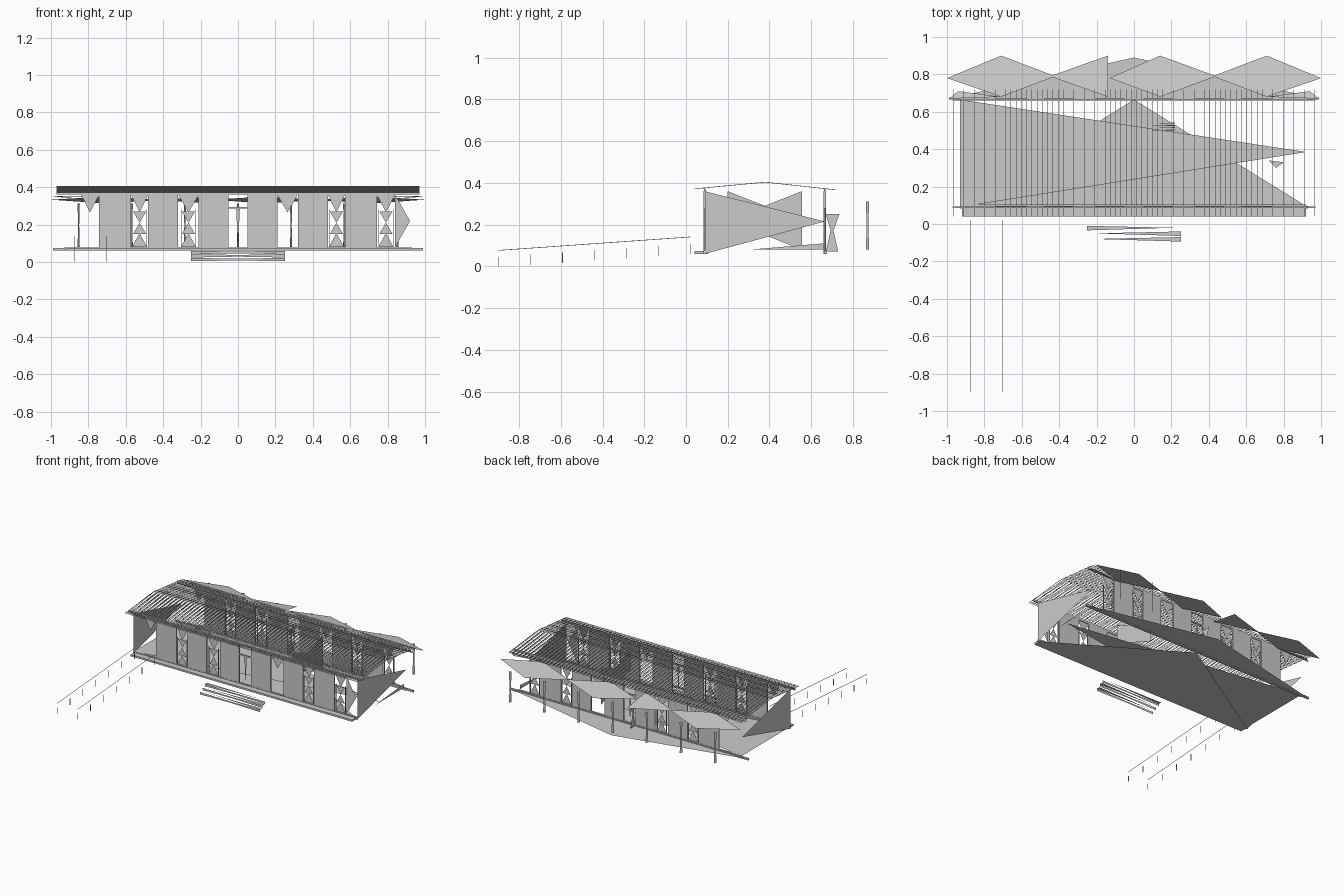
import bpy

if "Cube" in bpy.data.objects:
    bpy.data.objects.remove(bpy.data.objects["Cube"])

def mesh(name, verts, faces):
    m = bpy.data.meshes.new(name)
    m.from_pydata(verts, [], faces)
    m.update()
    o = bpy.data.objects.new(name, m)
    bpy.context.collection.objects.link(o)
    return o

class Part:
    """Collects boxes, bars and single faces into one object."""
    def __init__(self, name):
        self.name, self.v, self.f = name, [], []
    def face(self, *pts):
        n = len(self.v)
        self.v += list(pts)
        self.f.append(tuple(range(n, n + len(pts))))
    def box(self, x0, x1, y0, y1, z0, z1):
        n = len(self.v)
        self.v += [(x, y, z) for x in (x0, x1) for y in (y0, y1) for z in (z0, z1)]
        self.f += [tuple(n + i for i in q) for q in
                   ((0, 1, 3, 2), (4, 6, 7, 5), (0, 4, 5, 1), (2, 3, 7, 6), (0, 2, 6, 4), (1, 5, 7, 3))]
    def done(self):
        return mesh(self.name, self.v, self.f)

F, B = 0.09, 0.665          # front and back wall lines
Z0, Z1 = 0.065, 0.36        # floor and wall top

# Floor: two overlapping triangular plates, front ledge, rear deck
p = Part("floor")
p.face((-.93, B, .075), (-.93, F, .075), (.92, .385, .075))
p.face((-.93, F, .06), (0, B, .06), (.93, F, .06))
p.done()
p = Part("front_ledge")
p.box(-.92, .92, .04, .105, .06, .073)
p.done()
p = Part("rear_deck")
p.face((-.99, .67, .068), (.99, .67, .068), (0, .89, .068))
p.box(-.99, .99, .665, .675, .06, .075)
p.done()

# Long walls: solid panels with window bays between them
panels = [(.05, .21), (.32, .48), (.572, .742)]
bays = [(.21, .32), (.48, .572), (.742, .84)]
for name, y in (("front_wall", F), ("back_wall", B)):
    w = Part(name)
    t = Part(name + "_windows")
    for s in (-1, 1):
        for a, b in panels:
            x0, x1 = sorted((s * a, s * b))
            w.box(x0, x1, y - .005, y + .005, Z0, Z1)
        for i, (a, b) in enumerate(bays):
            x0, x1 = sorted((s * a, s * b))
            m = (x0 + x1) / 2
            t.face((x0, y, Z1), (x1, y, Z1), (m, y, .265))
            if i == 1 or (s < 0 and i == 0) or (s > 0 and i == 2):
                t.face((m - .04, y, .08), (m + .04, y, .08), (m, y, .155))
                t.face((m - .035, y, .15), (m + .035, y, .15), (m, y, .21))
                t.face((m - .035, y, .27), (m + .035, y, .27), (m, y, .21))
                for x in (m - .04, m + .037):
                    t.box(x, x + .003, y - .004, y + .004, .08, .28)
    w.box(-.93, .93, y - .006, y + .006, .06, .078)
    w.box(-.97, .97, y - .004, y + .004, .36, .376)
    w.done()
    t.done()

# Doorway details at the centre
p = Part("doorway")
for y in (F, B):
    p.box(-.05, .05, y - .004, y + .004, .285, .295)
    p.face((-.01, y, .29), (.01, y, .29), (0, y, .08))
p.face((-.05, .67, .25), (-.05, .735, .25), (-.05, .70, .15))
p.face((-.05, .67, .07), (-.05, .73, .07), (-.05, .70, .2))
p.done()

# End walls and corner panel
p = Part("end_walls")
for x in (-.93, .93):
    p.face((x, F, .06), (x, F, .36), (x, B, .215))
p.face((.84, F, .36), (.84, F, .08), (.92, F, .22))
p.done()

# Inner partition, bench and a slatted table
p = Part("partition")
p.face((.32, .555, .36), (.32, .555, .08), (.32, .20, .22))
p.face((.32, .20, .36), (.32, .20, .22), (.32, .555, .22))
p.done()
p = Part("inner_bench")
p.face((.72, .34, .12), (.80, .33, .12), (.76, .30, .12))
p.face((.92, .30, .08), (.92, .66, .11), (.92, .66, .08))
p.done()
p = Part("inner_table")
for i in range(4):
    y = .50 + i * .012
    p.face((.07, y, .18), (.22, y, .18), (.22, y + .006, .18))
p.done()

# Roof: thin rafters and fine upright battens over a shallow ridge
prof = [(.04, .37), (.38, .402), (.72, .365)]
def roof_z(y):
    (a, za), (b, zb), (c, zc) = prof
    return za + (zb - za) * (y - a) / (b - a) if y < b else zb + (zc - zb) * (y - b) / (c - b)
p = Part("rafters")
for i in range(70):
    x = -.966 + i * .028
    for (ya, za), (yb, zb) in zip(prof, prof[1:]):
        for d in (-.001, .001):
            p.face((x + d, ya, za), (x + d, yb, zb), (x + d, yb, zb + .003), (x + d, ya, za + .003))
        p.face((x - .001, ya, za + .003), (x + .001, ya, za + .003),
               (x + .001, yb, zb + .003), (x - .001, yb, zb + .003))
p.done()
p = Part("battens")
for i in range(45):
    y = .042 + i * .0154
    z = roof_z(y)
    p.face((-.97, y, z - .001), (.97, y, z - .001), (.97, y, z + .003), (-.97, y, z + .003))
p.done()

# Rear canopy: row of sloping diamonds on posts
def can(x, y):
    return (x, y, .35 - (y - .68) * .17)
p = Part("rear_canopy")
for s in (-1, 1):
    p.face(can(s, .78), can(s * .71, .90), can(s * .42, .79), can(s * .71, .68))
    p.face(can(s * .99, .67), can(s * .94, .71), can(s * .71, .68))
p.face(can(-.45, .79), can(-.14, .90), can(-.14, .68))
p.face(can(-.13, .78), can(.14, .90), can(.44, .79), can(.14, .68))
p.done()
p = Part("rear_posts")
for i in range(-3, 4):
    x = i * .284
    p.face((x - .006, .862, .08), (x + .006, .878, .08), (x, .87, .31))
    p.face((x - .006, .862, .312), (x + .006, .878, .312), (x, .87, .08))
p.done()

# Front steps: sliver treads and risers
p = Part("front_steps")
for k, (y, z) in enumerate([(-.01, .06), (-.04, .042), (-.07, .022)]):
    s = -1 if k == 0 else 1
    p.face((s * .25, y, z), (s * .25, y - .024, z), (-s * .21, y - .01, z))
    p.face((-.25, y - .024, z), (-.25, y - .024, z - .018), (.25, y - .024, z - .009))
    p.face((.25, y - .024, z), (.25, y - .024, z - .018), (-.25, y - .024, z - .009))
p.done()

# Two sloping handrails with short posts
p = Part("handrails")
def rail_z(y):
    return .075 + (y + .9) * .07
for x in (-.875, -.705):
    a, b = rail_z(-.9), rail_z(.02)
    p.face((x, -.9, a), (x, .02, b), (x, .02, b + .003), (x, -.9, a + .003))
    p.face((x - .001, -.9, a), (x + .001, -.9, a), (x + .001, .02, b), (x - .001, .02, b))
    for i in range(7):
        y = .02 - i * .153
        top = rail_z(y) - .03
        p.box(x - .0015, x + .0015, y - .0015, y + .0015, max(0, top - .05), top)
p.done()
